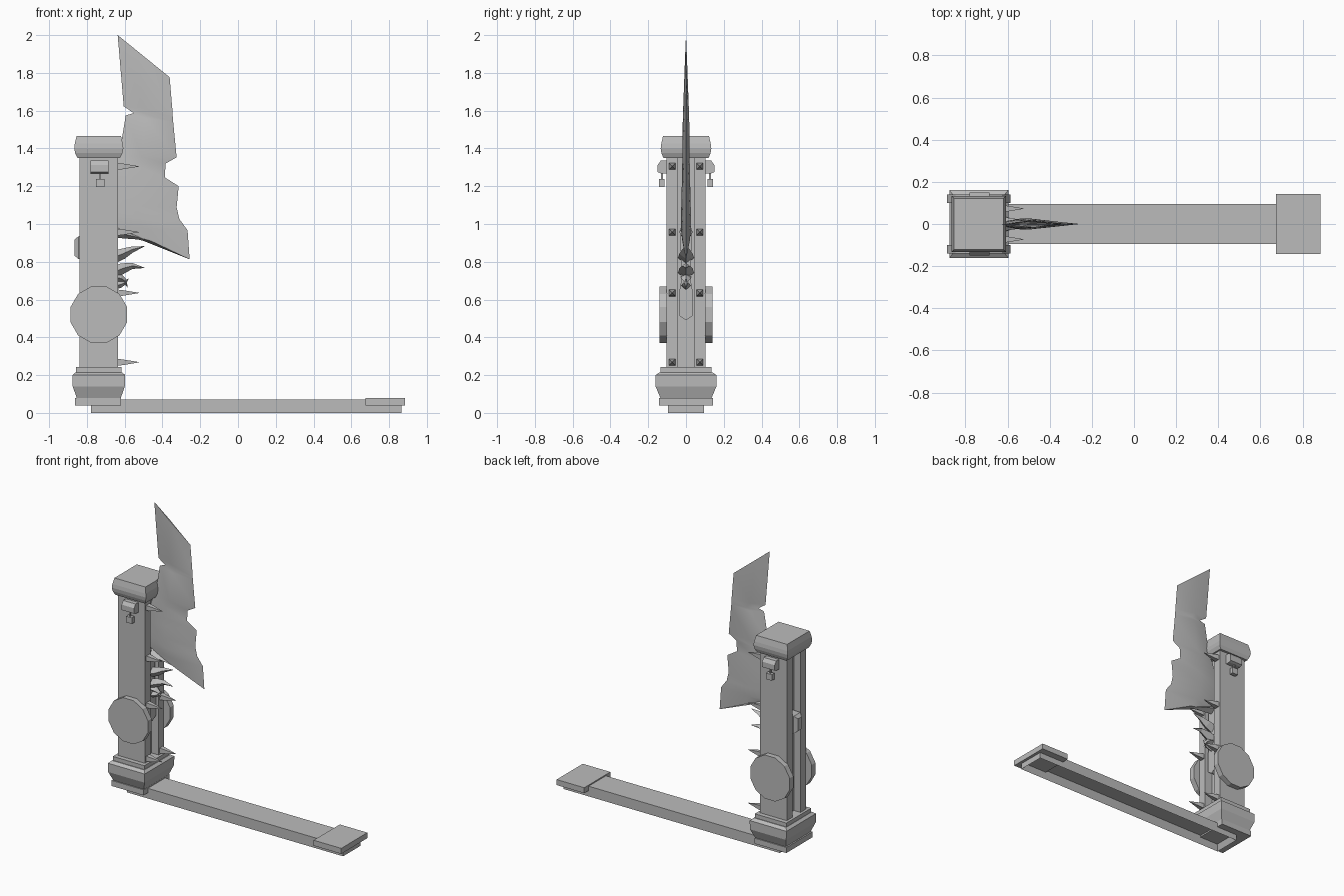
import bpy, bmesh, math
from mathutils import Vector

cube = bpy.data.objects.get("Cube")
if cube:
    bpy.data.objects.remove(cube, do_unlink=True)

grey = bpy.data.materials.new("stone_grey")
grey.use_nodes = True
COLOUR = (0.5, 0.5, 0.5, 1)
grey.diffuse_color = COLOUR
grey.node_tree.nodes["Principled BSDF"].inputs["Base Color"].default_value = COLOUR

CX = -0.737  # post centre line


def finish(name, bm, smooth=False):
    bmesh.ops.recalc_face_normals(bm, faces=bm.faces[:])
    for f in bm.faces:
        f.smooth = smooth
    me = bpy.data.meshes.new(name)
    bm.to_mesh(me)
    bm.free()
    me.materials.append(grey)
    ob = bpy.data.objects.new(name, me)
    bpy.context.collection.objects.link(ob)
    return ob


def loft(name, rings):
    """Skin a list of equal rings of points and cap both ends."""
    bm = bmesh.new()
    vs = [[bm.verts.new(p) for p in r] for r in rings]
    n = len(rings[0])
    for a, b in zip(vs, vs[1:]):
        for i in range(n):
            j = (i + 1) % n
            bm.faces.new((a[i], a[j], b[j], b[i]))
    bm.faces.new(vs[0])
    bm.faces.new(vs[-1])
    return finish(name, bm)


def rect_z(x0, x1, hy, z):
    return [(x0, -hy, z), (x1, -hy, z), (x1, hy, z), (x0, hy, z)]


def box(name, x0, x1, y0, y1, z0, z1):
    return loft(name, [[(x0, y0, z), (x1, y0, z), (x1, y1, z), (x0, y1, z)] for z in (z0, z1)])


def horn(name, path, sizes):
    """Tapered diamond-section spike along a path in the xz plane."""
    rings = []
    for i, (p, (w, h)) in enumerate(zip(path, sizes)):
        a, b = path[max(i - 1, 0)], path[min(i + 1, len(path) - 1)]
        d = Vector((b[0] - a[0], 0, b[2] - a[2])).normalized()
        up = Vector((-d.z, 0, d.x))
        side = Vector((0, 1, 0))
        c = Vector(p)
        rings.append([c + up * h, c + side * w, c - up * h, c - side * w])
    return loft(name, rings)


# Floor beam, hollow underneath
bm = bmesh.new()
bmesh.ops.create_cube(bm, size=1)
for v in bm.verts:
    v.co = (0.043 + v.co.x * 1.645, v.co.y * 0.188, 0.035 + v.co.z * 0.07)
bm.faces.ensure_lookup_table()
under = [f for f in bm.faces if f.calc_center_median().z < 0.001]
bmesh.ops.inset_region(bm, faces=under, thickness=0.03)
bmesh.ops.translate(bm, vec=(0, 0, 0.05), verts=under[0].verts[:])
finish("floor_beam", bm)
box("end_plate", 0.675, 0.885, -0.142, 0.142, 0.04, 0.078)

# Post base, step and cap
box("base_plate", -0.863, -0.62, -0.142, 0.142, 0.04, 0.078)
loft("base_block", [rect_z(CX - a, CX + a, b, z) for a, b, z in (
    (0.116, 0.135, 0.078), (0.138, 0.161, 0.14), (0.14, 0.161, 0.20), (0.123, 0.14, 0.215))])
box("base_step", -0.858, -0.618, -0.135, 0.135, 0.21, 0.242)
loft("post_cap", [rect_z(CX - a, CX + a, b, z) for a, b, z in (
    (0.113, 0.12, 1.35), (0.125, 0.13, 1.375), (0.13, 0.134, 1.40), (0.127, 0.131, 1.425),
    (0.118, 0.122, 1.465))])

# Twin slabs with a recessed core
box("post_core", -0.79, -0.69, -0.046, 0.046, 0.22, 1.36)
for s, side in ((-1, "right"), (1, "left")):
    box("post_slab_" + side, -0.84, -0.635, *sorted((s * 0.045, s * 0.104)), 0.22, 1.37)

    # Twelve-sided wheel
    rings = []
    for y in (0.10, 0.14):
        rings.append([(CX + 0.155 * math.cos(math.radians(15 + 30 * i)), s * y,
                       0.52 + 0.155 * math.sin(math.radians(15 + 30 * i))) for i in range(12)])
    loft("wheel_" + side, rings)

    # Hanging latch
    def plate(x0, x1, z0, z1, y):
        return [(x0, s * y, z0), (x1, s * y, z0), (x1, s * y, z1), (x0, s * y, z1)]
    loft("latch_housing_" + side, [plate(-0.78, -0.685, 1.268, 1.335, 0.10),
                                   plate(-0.78, -0.685, 1.268, 1.335, 0.134),
                                   plate(-0.78, -0.685, 1.275, 1.312, 0.15)])
    loft("latch_stem_" + side, [plate(-0.735, -0.727, 1.23, 1.27, y) for y in (0.122, 0.132)])
    loft("latch_weight_" + side, [plate(-0.752, -0.708, 1.195, 1.237, y) for y in (0.114, 0.142)])

    # Wall spikes
    for z in (1.305, 0.957, 0.635, 0.268):
        loft("wall_spike_" + side, [
            [(x, s * 0.073 + dy * h, z + dz * h)
             for dy, dz in ((-1, -1), (1, -1), (1, 1), (-1, 1))]
            for x, h in ((-0.64, 0.018), (-0.61, 0.015), (-0.525, 0.001))])

# Blade: rows of (left x, left z, right x, right z, half thickness)
rows = [(-0.637, 2.0, -0.362, 1.777, 0.004), (-0.605, 1.623, -0.347, 1.60, 0.015),
        (-0.552, 1.587, -0.345, 1.56, 0.016), (-0.594, 1.575, -0.343, 1.54, 0.017),
        (-0.63, 1.36, -0.325, 1.353, 0.019), (-0.66, 1.31, -0.383, 1.32, 0.02),
        (-0.68, 1.23, -0.388, 1.247, 0.021), (-0.69, 1.17, -0.314, 1.20, 0.023),
        (-0.69, 1.10, -0.325, 1.088, 0.025), (-0.68, 1.04, -0.31, 1.025, 0.027),
        (-0.66, 0.98, -0.267, 0.967, 0.027), (-0.60, 0.95, -0.256, 0.813, 0.02)]
bm = bmesh.new()
strips = []
for i, (lx, lz, rx, rz, t) in enumerate(rows):
    mx, mz = lx + 0.4 * (rx - lx), lz + 0.4 * (rz - lz)
    if i == len(rows) - 1:
        mx, mz = -0.46, 0.91
    strips.append([bm.verts.new(p) for p in ((lx, 0, lz), (mx, -t, mz), (rx, 0, rz), (mx, t, mz))])
for a, b in zip(strips, strips[1:]):
    for k in range(4):
        m = (k + 1) % 4
        bm.faces.new((a[k], a[m], b[m], b[k]))
bm.faces.new(strips[0])
bm.faces.new(strips[-1])
blade = finish("blade", bm, True)
bpy.ops.object.select_all(action='DESELECT')
blade.select_set(True)
bpy.context.view_layer.objects.active = blade
bpy.ops.object.shade_smooth_by_angle(angle=math.radians(35))

# Blade handle in the slot, ending in a point
outline = [(0, 0.49), (0.036, 0.515), (0.036, 0.64), (0.025, 0.70), (0.03, 0.98),
           (-0.03, 0.98), (-0.025, 0.70), (-0.036, 0.64), (-0.036, 0.515)]
loft("blade_handle", [[(x, y, z) for y, z in outline] for x in (-0.72, -0.65)])

# Knob poking out behind the slot
loft("rear_knob", [[(x, -w, 0.875 - h), (x, w, 0.875 - h), (x, w, 0.875 + h), (x, -w, 0.875 + h)]
                   for x, w, h in ((-0.70, 0.036, 0.065), (-0.845, 0.036, 0.06), (-0.866, 0.02, 0.042))])

# Curved horns under the blade
horns = [([(-0.67, 0, 0.82), (-0.61, 0, 0.842), (-0.56, 0, 0.865), (-0.495, 0, 0.882)], 1.0),
         ([(-0.67, 0, 0.74), (-0.61, 0, 0.765), (-0.56, 0, 0.778), (-0.495, 0, 0.768)], 1.0),
         ([(-0.66, 0, 0.72), (-0.62, 0, 0.712), (-0.60, 0, 0.70), (-0.585, 0, 0.665)], 0.7),
         ([(-0.66, 0, 0.67), (-0.62, 0, 0.68), (-0.60, 0, 0.69), (-0.58, 0, 0.71)], 0.6)]
for path, k in horns:
    horn("horn", path, [(0.042 * k, 0.034 * k), (0.036 * k, 0.028 * k),
                        (0.02 * k, 0.016 * k), (0.001, 0.001)])
horn("blade_barb", [(-0.66, 0, 0.96), (-0.60, 0, 0.945), (-0.53, 0, 0.93), (-0.46, 0, 0.905)],
     [(0.036, 0.03), (0.03, 0.022), (0.02, 0.012), (0.003, 0.003)])
